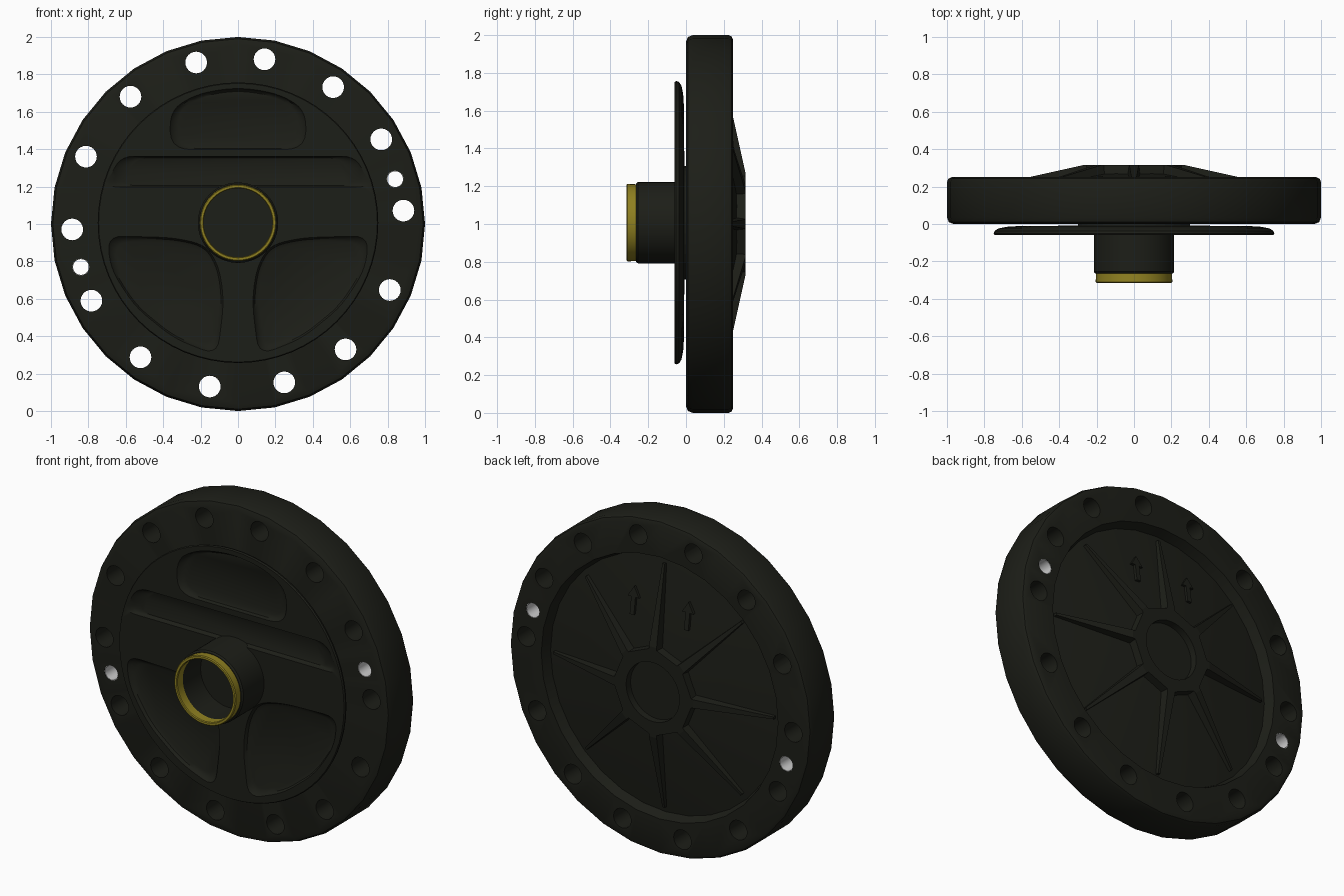
import bpy, bmesh
from math import sin, cos, pi, radians
from mathutils import Vector

if "Cube" in bpy.data.objects:
    bpy.data.objects.remove(bpy.data.objects["Cube"])

CZ = 1.0     # disc axis height
FZ = 1.007   # axis height of the front plate and hub


def material(name, rgb):
    m = bpy.data.materials.new(name)
    m.diffuse_color = (*rgb, 1)
    m.use_nodes = True
    m.node_tree.nodes["Principled BSDF"].inputs["Base Color"].default_value = m.diffuse_color
    return m


DARK = material("dark_metal", (0.012, 0.013, 0.009))
YELLOW = material("yellow_ring", (0.28, 0.22, 0.015))


def make(name, verts, faces, mat=None):
    me = bpy.data.meshes.new(name)
    me.from_pydata(verts, [], faces)
    bm = bmesh.new()
    bm.from_mesh(me)
    bmesh.ops.remove_doubles(bm, verts=bm.verts, dist=1e-5)
    bmesh.ops.dissolve_degenerate(bm, edges=bm.edges, dist=1e-5)
    bmesh.ops.recalc_face_normals(bm, faces=bm.faces)
    bm.to_mesh(me)
    bm.free()
    ob = bpy.data.objects.new(name, me)
    bpy.context.collection.objects.link(ob)
    if mat:
        me.materials.append(mat)
    return ob


def lathe(name, profile, n, mat=None, x=0, z=CZ, closed=False):
    """Turn an (r, y) profile about the y direction."""
    m = len(profile)
    verts = [(x + r * cos(2 * pi * i / n), y, z + r * sin(2 * pi * i / n))
             for i in range(n) for r, y in profile]
    faces = [(i * m + j, i * m + (j + 1) % m,
              (i + 1) % n * m + (j + 1) % m, (i + 1) % n * m + j)
             for i in range(n) for j in range(m if closed else m - 1)]
    return make(name, verts, faces, mat)


def loft(name, loops, mat=None):
    """Solid between equal-length loops, capped at both ends."""
    n = len(loops[0])
    faces = [tuple(range(n)), tuple(range((len(loops) - 1) * n, len(loops) * n))]
    for k in range(len(loops) - 1):
        faces += [(k * n + i, k * n + (i + 1) % n, (k + 1) * n + (i + 1) % n, (k + 1) * n + i)
                  for i in range(n)]
    return make(name, [p for lp in loops for p in lp], faces, mat)


def rounded(pts, r, steps=5):
    out = []
    for i, p in enumerate(pts):
        p, a, b = Vector(p), Vector(pts[i - 1]), Vector(pts[(i + 1) % len(pts)])
        s = p + (a - p).normalized() * min(r, (a - p).length * 0.45)
        e = p + (b - p).normalized() * min(r, (b - p).length * 0.45)
        for k in range(steps + 1):
            t = k / steps
            out.append(s * (1 - t) ** 2 + p * 2 * t * (1 - t) + e * t * t)
    return out


def cut(ob, cutter):
    mod = ob.modifiers.new("cut", 'BOOLEAN')
    mod.operation = 'DIFFERENCE'
    mod.solver = 'EXACT'
    mod.object = cutter
    bpy.context.view_layer.objects.active = ob
    bpy.ops.object.modifier_apply(modifier=mod.name)
    bpy.data.objects.remove(cutter)


def hole(ob, x, z, r):
    cut(ob, lathe("hole_cutter", [(0, -0.1), (r, -0.1), (r, 0.4), (0, 0.4)], 24, x=x, z=z))


# Main disc: rounded rim, dished back
disc = lathe("flange_disc", [(0, 0), (0.965, 0), (0.99, 0.01), (1, 0.035), (1, 0.225), (0.992, 0.242),
                             (0.975, 0.25), (0.785, 0.25), (0.765, 0.19), (0.24, 0.27), (0, 0.27)], 32, DARK)

# Bolt holes and two sleeved pin holes
for a in (4.3, 30.3, 55, 80.8, 104.6, 130.4, 156.4, 182.2, 207.9, 234, 260.2, 286.2, 310.4, 336.2):
    hole(disc, 0.887 * cos(radians(a)), 1.005 + 0.887 * sin(radians(a)), 0.058)
for s in (1, -1):
    hole(disc, 0.84 * s, 1.005 + 0.235 * s, 0.045)
    lathe("pin_sleeve", [(0.0455, 0.001), (0.0455, 0.249), (0.042, 0.249), (0.042, 0.001)], 24,
          x=0.84 * s, z=1.005 + 0.235 * s, closed=True)

# Front plate with a convex back
plate = lathe("front_plate", [(0, -0.06), (0.745, -0.06), (0.75, -0.052), (0.745, -0.037), (0.725, -0.024),
                              (0.68, -0.015), (0.6, -0.01), (0, -0.008)], 64, DARK, z=FZ)


def pocket(pts, r):
    """Soft-walled recess pressed into the plate."""
    top = rounded(pts, r)
    c = sum(top, Vector((0, 0))) / len(top)

    def ring(inset, y):
        loop = []
        for p in top:
            d = c - p
            q = p + Vector((d.x * inset, d.y * inset))
            loop.append((q.x, y, FZ + q.y))
        return loop
    cut(plate, loft("pocket_cutter", [ring(0, -0.1), ring(0, -0.06), ring(0.04, -0.043),
                                      ring(0.12, -0.034)]))


pocket([(-0.36, 0.39), (-0.365, 0.60), (-0.22, 0.69), (0, 0.725), (0.22, 0.69), (0.365, 0.60), (0.36, 0.39)], 0.12)
pocket([(-0.63, 0.355), (0.63, 0.355), (0.71, 0.19), (-0.71, 0.19)], 0.07)
for s in (1, -1):
    pocket([(s * x, z) for x, z in ((0.17, -0.12), (0.34, -0.08), (0.7, -0.07), (0.68, -0.25), (0.55, -0.45),
                                    (0.34, -0.62), (0.11, -0.71), (0.075, -0.42), (0.1, -0.24))], 0.09)

# Hidden boss joining plate to disc
lathe("plate_boss", [(0, -0.02), (0.3, -0.02), (0.3, 0.01), (0, 0.01)], 32, DARK, z=FZ)

# Hollow hub and its yellow ring
lathe("hub", [(0, -0.02), (0.215, -0.02), (0.215, -0.255), (0.207, -0.265), (0.185, -0.265),
              (0.185, -0.09), (0, -0.09)], 48, DARK, z=FZ)
lathe("hub_ring", [(0.203, -0.26), (0.205, -0.31), (0.2, -0.315), (0.188, -0.315), (0.184, -0.31), (0.184, -0.26)],
      48, YELLOW, z=FZ, closed=True)

# Back hub: octagon with a round recess
back_hub = lathe("back_hub", [(0, 0.24), (0.27, 0.24), (0.265, 0.315), (0, 0.315)], 8, DARK)
cut(back_hub, lathe("recess_cutter", [(0, 0.275), (0.175, 0.275), (0.18, 0.4), (0, 0.4)], 40))

# Eight tapering ribs
for k in range(8):
    ca, sa = cos(k * pi / 4), sin(k * pi / 4)

    def section(r, w, y0, y1):
        return [(r * ca - t * sa, y, CZ + r * sa + t * ca)
                for t, y in ((-w, y0), (w, y0), (w * 0.7, y1), (-w * 0.7, y1))]
    loft("back_rib", [section(0.23, 0.04, 0.22, 0.315), section(0.27, 0.036, 0.22, 0.315),
                      section(0.73, 0.01, 0.18, 0.213)], DARK)

# Raised arrows on the sloping back
outline = [(-0.014, -0.08), (0.014, -0.08), (0.014, 0.02), (0.038, 0.02), (0, 0.08), (-0.038, 0.02), (-0.014, 0.02)]
for s in (1, -1):
    loft("back_arrow", [[(s * 0.18 + x, 0.25 - 0.145 * z + d, CZ + 0.475 + z) for x, z in outline]
                        for d in (-0.03, -0.005)], DARK)

# Smooth the turned parts, keep sharp edges
bpy.ops.object.select_all(action='DESELECT')
for ob in bpy.context.scene.objects:
    if ob.name.split(".")[0] in ("flange_disc", "front_plate", "hub", "hub_ring", "pin_sleeve", "back_hub"):
        ob.select_set(True)
        bpy.context.view_layer.objects.active = ob
bpy.ops.object.shade_smooth_by_angle(angle=radians(35))
